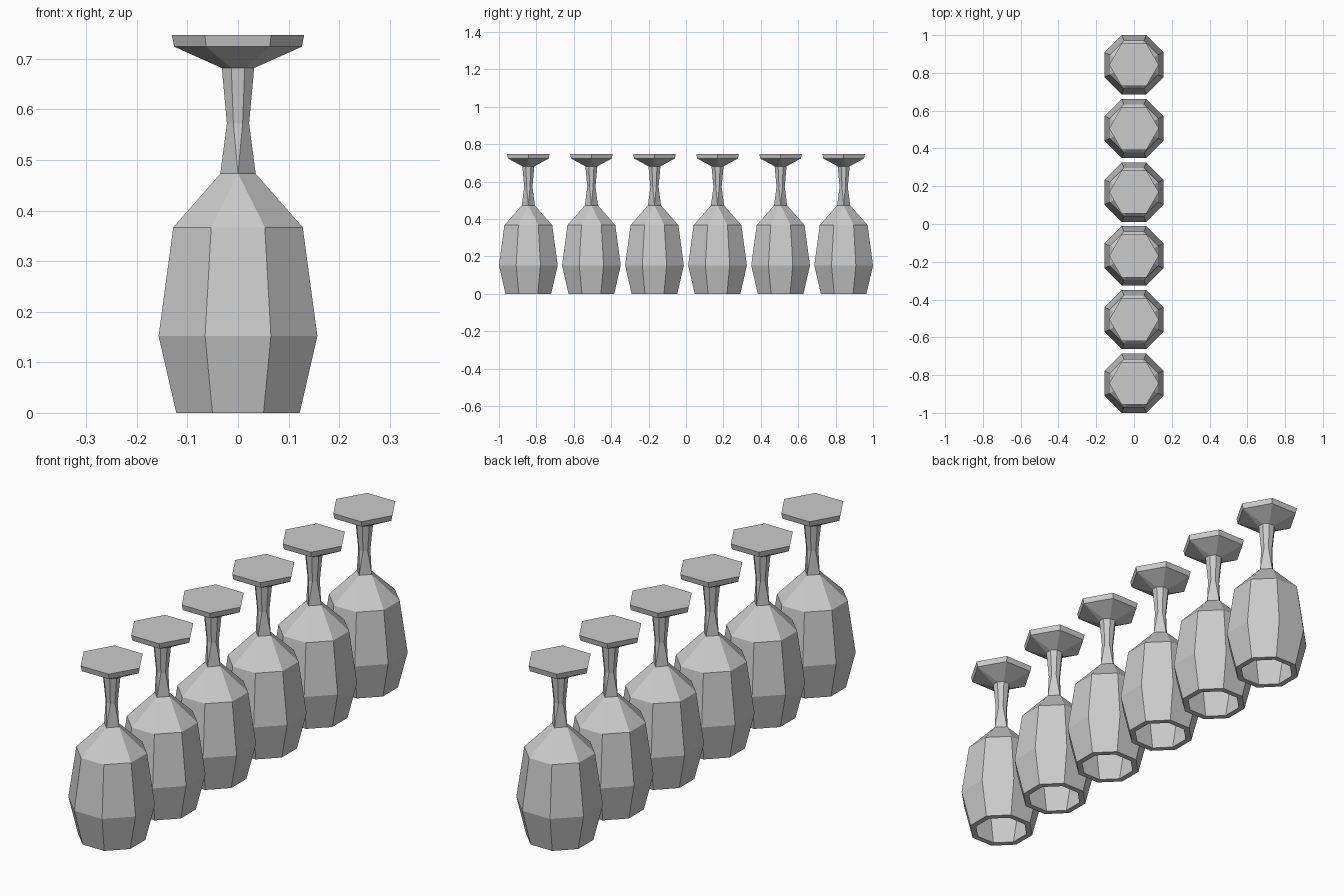
import bpy, bmesh
from math import radians, cos, sin

cube = bpy.data.objects.get("Cube")
if cube:
    bpy.data.objects.remove(cube, do_unlink=True)

# One pale grey for every part
grey = bpy.data.materials.new("pale_grey")
grey.use_nodes = True
colour = (0.6, 0.6, 0.6, 1)
grey.diffuse_color = colour
grey.node_tree.nodes["Principled BSDF"].inputs["Base Color"].default_value = colour

# Every cross-section has eight corners; some shapes let corners coincide
OCTAGON = [22.5 + 45 * i for i in range(8)]
DIAMOND = [0, 90, 90, 180, 180, 270, 270, 360]
HEXAGON = [0, 60, 120, 180, 180, 240, 300, 360]


def octagon(z, half_width):
    return z, half_width / cos(radians(22.5)), OCTAGON


def diamond(z, radius):
    return z, radius, DIAMOND


def hexagon(z, radius):
    return z, radius, HEXAGON


def loft(name, sections, cap_start=False, cap_end=False):
    """Skin a stack of cross-sections, then merge coinciding corners."""
    bm = bmesh.new()
    rings = [[bm.verts.new((r * cos(radians(a)), r * sin(radians(a)), z))
              for a in angles] for z, r, angles in sections]
    for low, high in zip(rings, rings[1:]):
        for i in range(8):
            j = (i + 1) % 8
            bm.faces.new((low[i], low[j], high[j], high[i]))
    if cap_start:
        bm.faces.new(rings[0][::-1])
    if cap_end:
        bm.faces.new(rings[-1])
    bmesh.ops.remove_doubles(bm, verts=bm.verts, dist=0.0005)
    mesh = bpy.data.meshes.new(name)
    bm.to_mesh(mesh)
    bm.free()
    mesh.materials.append(grey)
    return mesh


parts = [
    # Hollow upturned bowl: inside from its floor to the rim, then the outside
    loft("bowl", [diamond(0.44, 0.03), octagon(0.355, 0.106),
                  octagon(0.152, 0.134), octagon(0, 0.099),
                  octagon(0, 0.122), octagon(0.152, 0.157),
                  octagon(0.367, 0.128), diamond(0.473, 0.035)], cap_start=True),
    # Waisted stem
    loft("stem", [diamond(0.473, 0.035), octagon(0.572, 0.022),
                  octagon(0.682, 0.032)]),
    # Six-sided foot with a sloped underside
    loft("foot", [octagon(0.682, 0.032), hexagon(0.724, 0.126),
                  hexagon(0.747, 0.131)], cap_end=True),
]

# Row of six glasses
for n in range(6):
    for mesh in parts:
        obj = bpy.data.objects.new(f"glass_{n + 1}_{mesh.name}", mesh)
        obj.location.y = (n - 2.5) * 0.3372
        bpy.context.collection.objects.link(obj)
